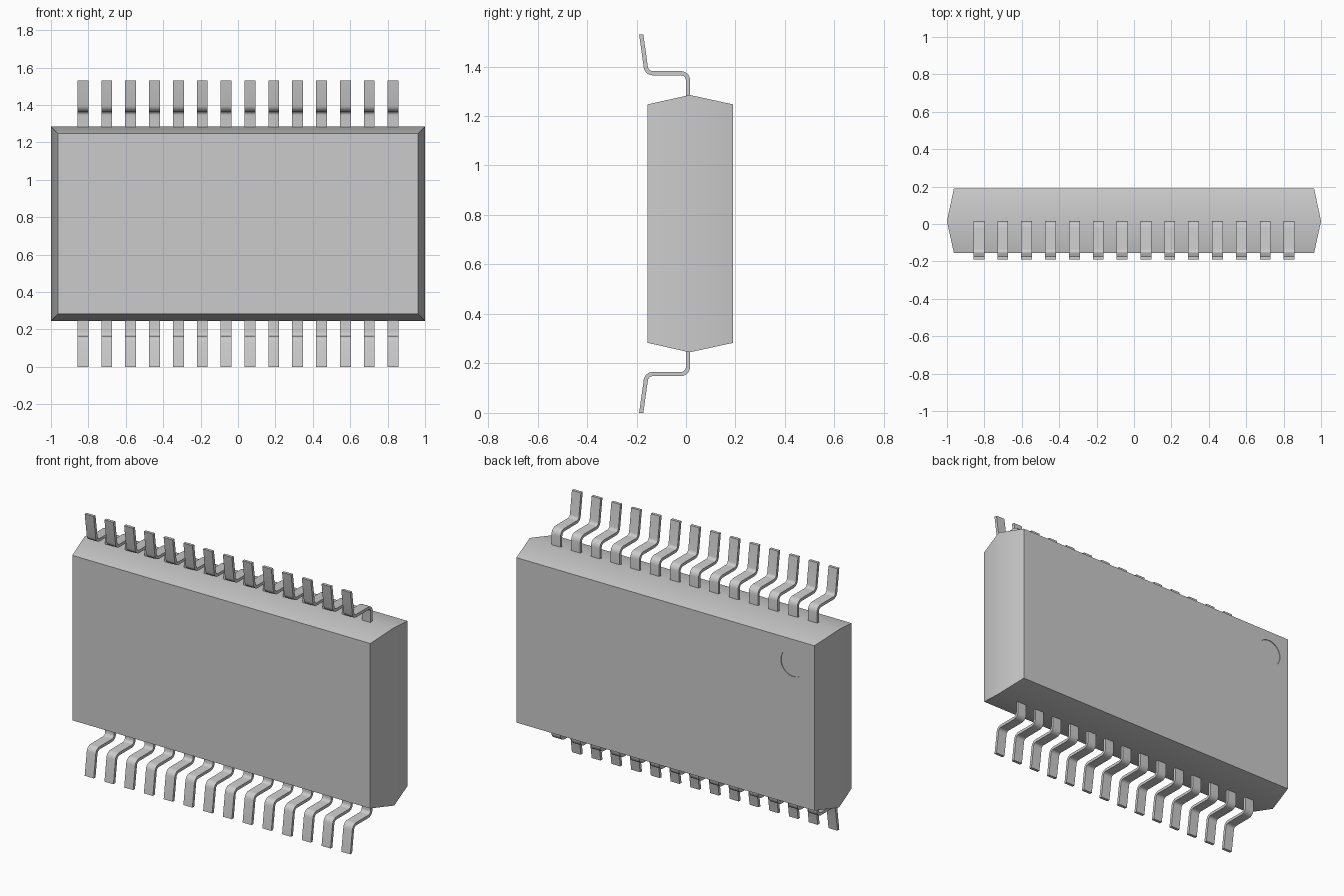
import bpy, bmesh, math
from mathutils import Vector, Matrix

cube = bpy.data.objects.get("Cube")
if cube:
    bpy.data.objects.remove(cube, do_unlink=True)

grey = bpy.data.materials.new("plain grey")
grey.use_nodes = True
grey.diffuse_color = (0.6, 0.6, 0.6, 1)
grey.node_tree.nodes["Principled BSDF"].inputs["Base Color"].default_value = grey.diffuse_color

HEIGHT = 1.53
MID = HEIGHT / 2
LEADS, PITCH, WIDTH, THICK = 14, 0.1276, 0.058, 0.017


def make_object(name, bm, location):
    bmesh.ops.recalc_face_normals(bm, faces=bm.faces)
    mesh = bpy.data.meshes.new(name)
    bm.to_mesh(mesh)
    bm.free()
    mesh.materials.append(grey)
    obj = bpy.data.objects.new(name, mesh)
    obj.location = location
    bpy.context.collection.objects.link(obj)
    return obj


def smooth(obj):
    bpy.ops.object.select_all(action='DESELECT')
    obj.select_set(True)
    bpy.context.view_layer.objects.active = obj
    bpy.ops.object.shade_smooth_by_angle(angle=math.radians(30))


def rounded_path(corners, radius, steps=5):
    """Polyline with each inner corner replaced by an arc."""
    path = [corners[0]]
    for a, b, c in zip(corners, corners[1:], corners[2:]):
        u, v = (a - b).normalized(), (c - b).normalized()
        half = u.angle(v) / 2
        centre = b + (u + v).normalized() * radius / math.sin(half)
        start = (b + u * radius / math.tan(half) - centre).normalized()
        end = (b + v * radius / math.tan(half) - centre).normalized()
        path += [centre + start.slerp(end, i / steps).normalized() * radius
                 for i in range(steps + 1)]
    return path + [corners[-1]]


# Body: rectangles lofted from front to back, widest near the middle
bm = bmesh.new()
rings = []
for y, half_x, half_z in ((-0.155, 0.963, 0.482), (0.015, 1.0, 0.52), (0.19, 0.963, 0.482)):
    rings.append([bm.verts.new((sx * half_x, y, sz * half_z))
                  for sx, sz in ((-1, -1), (1, -1), (1, 1), (-1, 1))])
for near, far in zip(rings, rings[1:]):
    for i in range(4):
        j = (i + 1) % 4
        bm.faces.new((near[i], near[j], far[j], far[i]))
bm.faces.new(rings[0])
bm.faces.new(rings[-1])
body = make_object("body", bm, (0, 0, MID))

# Shallow round marker dimple cut into the back
bm = bmesh.new()
bmesh.ops.create_cone(bm, cap_ends=True, segments=48, radius1=0.08, radius2=0.08, depth=0.1,
                      matrix=Matrix.Rotation(math.pi / 2, 4, 'X'))
cutter = make_object("dimple_cutter", bm, (-0.826, 0.236, 1.11))
cutter.hide_render = True
cut = body.modifiers.new("dimple", 'BOOLEAN')
cut.operation = 'DIFFERENCE'
cut.solver = 'EXACT'
cut.object = cutter
bpy.context.view_layer.objects.active = body
bpy.ops.object.modifier_apply(modifier=cut.name)
bpy.data.objects.remove(cutter, do_unlink=True)
smooth(body)

# Leads: one bent strip, repeated along x and mirrored to the top
corners = [Vector(p) for p in ((-0.181, 0), (-0.159, 0.157), (0.008, 0.157), (0.008, 0.29))]
path = rounded_path(corners, 0.028)
left_side, right_side = [], []
for i, p in enumerate(path):
    along = (path[min(i + 1, len(path) - 1)] - path[max(i - 1, 0)]).normalized()
    normal = Vector((-along.y, along.x)) * THICK / 2
    if i == 0:
        normal = Vector((-THICK / 2, 0))   # flat cut tip
    left_side.append(p + normal)
    right_side.append(p - normal)

bm = bmesh.new()
sections = [[bm.verts.new((x, p.x, p.y - MID))
             for x, p in ((-WIDTH / 2, l), (WIDTH / 2, l), (WIDTH / 2, r), (-WIDTH / 2, r))]
            for l, r in zip(left_side, right_side)]
for low, high in zip(sections, sections[1:]):
    for i in range(4):
        j = (i + 1) % 4
        bm.faces.new((low[i], low[j], high[j], high[i]))
bm.faces.new(sections[0])
bm.faces.new(sections[-1])
bmesh.ops.translate(bm, verts=bm.verts, vec=(-PITCH * (LEADS - 1) / 2, 0, 0))
leads = make_object("leads", bm, (0, 0, MID))
smooth(leads)

row = leads.modifiers.new("row", 'ARRAY')
row.count = LEADS
row.use_relative_offset = False
row.use_constant_offset = True
row.constant_offset_displace = (PITCH, 0, 0)
flip = leads.modifiers.new("top_row", 'MIRROR')
flip.use_axis = (False, False, True)
flip.use_mirror_merge = False
